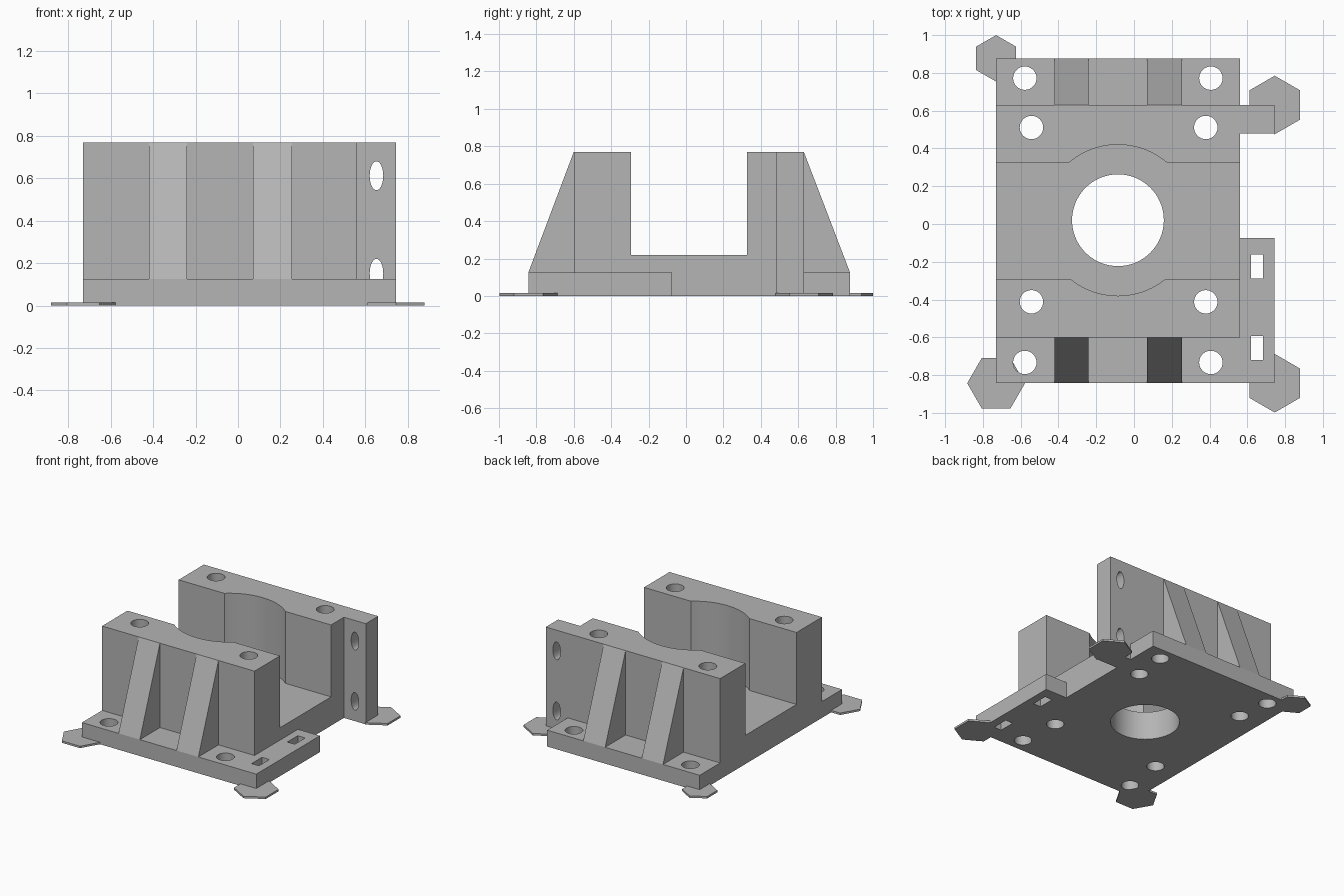
import bpy
import bmesh
import math
from mathutils import Matrix, Vector

cube = bpy.data.objects.get("Cube")
if cube:
    bpy.data.objects.remove(cube, do_unlink=True)

GREY = (0.46, 0.46, 0.46, 1.0)
grey = bpy.data.materials.new("plain grey")
grey.use_nodes = True
grey.diffuse_color = GREY
grey.node_tree.nodes["Principled BSDF"].inputs["Base Color"].default_value = GREY

# Shared dimensions
LEFT, RIGHT, TAB = -0.73, 0.56, 0.745
FRONT, BACK = -0.843, 0.877
WALL_F, WALL_B = -0.6, 0.63
PLATE, FLOOR, TOP = 0.125, 0.22, 0.77
CX, CY = -0.085, 0.02


def finish(name, bm):
    bmesh.ops.recalc_face_normals(bm, faces=bm.faces)
    mesh = bpy.data.meshes.new(name)
    bm.to_mesh(mesh)
    bm.free()
    mesh.materials.append(grey)
    obj = bpy.data.objects.new(name, mesh)
    bpy.context.collection.objects.link(obj)
    return obj


def box(name, x0, x1, y0, y1, z0, z1):
    bm = bmesh.new()
    bmesh.ops.create_cube(bm, size=1)
    size = Matrix.Diagonal((x1 - x0, y1 - y0, z1 - z0, 1))
    centre = Vector((x0 + x1, y0 + y1, z0 + z1)) / 2
    bm.transform(Matrix.Translation(centre) @ size)
    return finish(name, bm)


def prism(name, x0, x1, profile):
    """Extrude a (y, z) profile along x."""
    bm = bmesh.new()
    face = bm.faces.new([bm.verts.new((x0, y, z)) for y, z in profile])
    ext = bmesh.ops.extrude_face_region(bm, geom=[face])
    moved = [v for v in ext["geom"] if isinstance(v, bmesh.types.BMVert)]
    bmesh.ops.translate(bm, verts=moved, vec=(x1 - x0, 0, 0))
    return finish(name, bm)


def cylinder(name, x, y, z0, z1, r, sides=48, turn=0.0):
    bm = bmesh.new()
    bmesh.ops.create_cone(bm, cap_ends=True, segments=sides, radius1=r,
                          radius2=r, depth=z1 - z0)
    bm.transform(Matrix.Translation((x, y, (z0 + z1) / 2)) @ Matrix.Rotation(turn, 4, "Z"))
    return finish(name, bm)


def cut(target, cutter):
    cutter.hide_render = True
    mod = target.modifiers.new("cut", "BOOLEAN")
    mod.operation, mod.solver, mod.object = "DIFFERENCE", "EXACT", cutter
    bpy.context.view_layer.objects.active = target
    bpy.ops.object.modifier_apply(modifier=mod.name)
    bpy.data.objects.remove(cutter, do_unlink=True)


def smooth(obj):
    bpy.ops.object.select_all(action="DESELECT")
    obj.select_set(True)
    bpy.context.view_layer.objects.active = obj
    bpy.ops.object.shade_smooth_by_angle(angle=math.radians(30))


# Main body: base plate, raised floor and two upright walls
body = prism("mount_body", LEFT, RIGHT, [
    (FRONT, 0), (BACK, 0), (BACK, PLATE), (WALL_B, PLATE), (WALL_B, TOP),
    (0.325, TOP), (0.325, FLOOR), (-0.293, FLOOR), (-0.293, TOP),
    (WALL_F, TOP), (WALL_F, PLATE), (FRONT, PLATE)])

# Round recess between the walls and the central through hole
cut(body, cylinder("recess_cutter", CX, CY, FLOOR, 1, 0.4, 96))
cut(body, cylinder("bore_cutter", CX, CY, -0.2, 1, 0.243, 64))

# Screw holes in the plate ends and in the walls
for xs, ys in (((-0.578, 0.407), (-0.733, 0.772)), ((-0.543, 0.38), (-0.412, 0.511))):
    for x in xs:
        for y in ys:
            cut(body, cylinder("screw_cutter", x, y, -0.2, 1, 0.062, 32))
smooth(body)

# Sloped ribs bracing both walls
for side, x0, x1 in (("right", -0.42, -0.24), ("left", 0.07, 0.255)):
    for end, wall, edge in (("front", WALL_F, FRONT), ("back", WALL_B, BACK)):
        prism(f"{end}_{side}_rib", x0, x1, [(wall, PLATE), (edge, PLATE), (wall, TOP)])

# Tall side flange with two oval holes running front to back
flange = box("side_flange", RIGHT, TAB, 0.48, WALL_B, 0, TOP)
for z in (0.152, 0.612):
    oval = cylinder("oval_cutter", 0, 0, -0.3, 0.3, 1, 32)
    oval.data.transform(Matrix.Translation((0.653, 0.55, z))
                        @ Matrix.Rotation(math.pi / 2, 4, "X")
                        @ Matrix.Diagonal((0.032, 0.068, 1, 1)))
    cut(flange, oval)
smooth(flange)

# Low side tab with two slots
tab = box("side_tab", RIGHT, TAB, FRONT, -0.075, 0, PLATE)
for y in (-0.225, -0.657):
    cut(tab, box("slot_cutter", 0.619, 0.682, y - 0.063, y + 0.063, -0.1, 0.3))

# Thin hexagonal pads under the corners
for name, x, y, r, turn in (
        ("back_right_pad", LEFT, BACK, 0.123, 0),
        ("back_left_pad", TAB, WALL_B, 0.155, 0),
        ("front_left_pad", TAB, FRONT, 0.155, 0),
        ("front_right_pad", LEFT, FRONT, 0.153, math.pi / 6)):
    cylinder(name, x, y, 0, 0.015, r, 6, turn)
